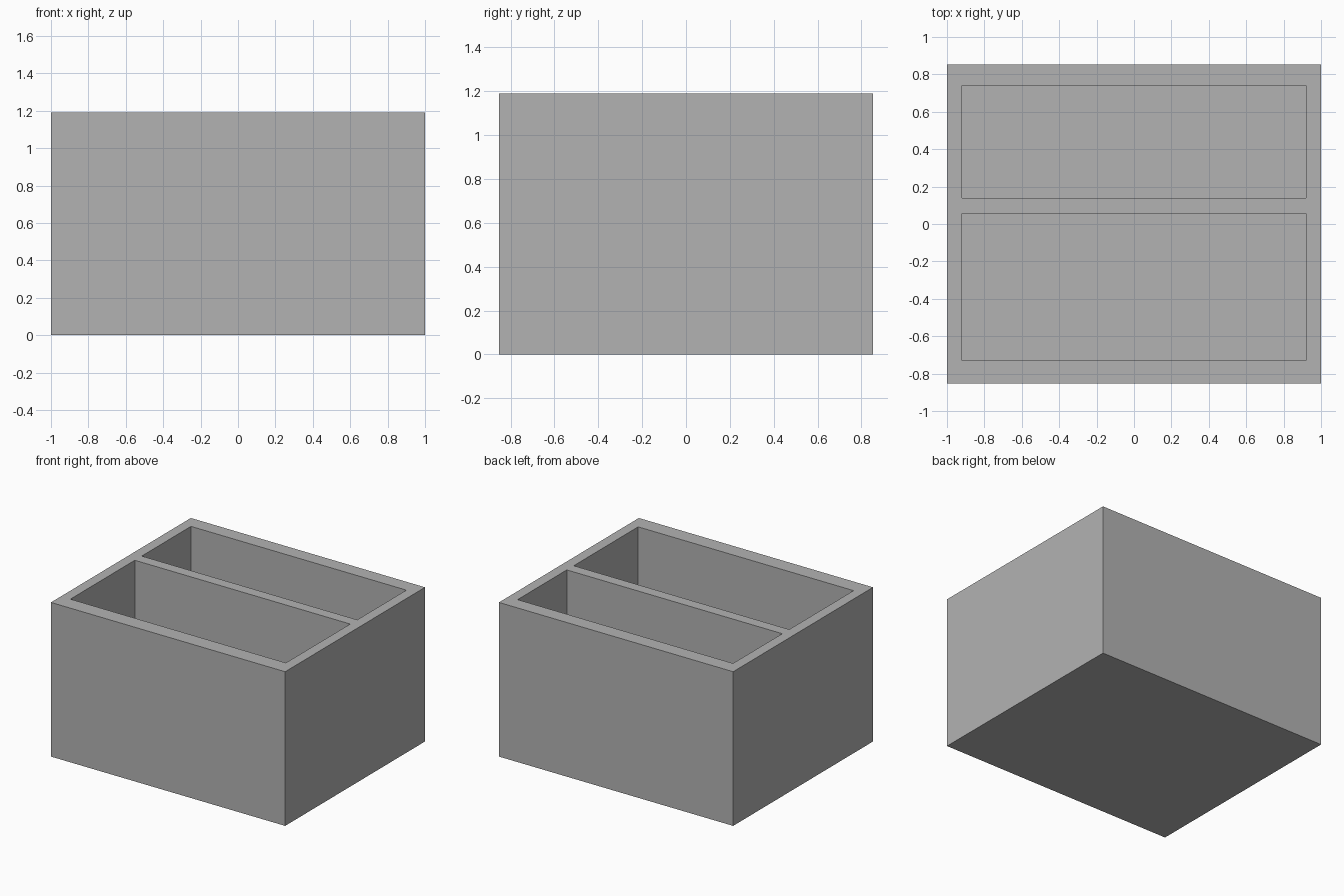
import bpy
import bmesh

cube = bpy.data.objects.get("Cube")
if cube:
    bpy.data.objects.remove(cube, do_unlink=True)

HEIGHT, FLOOR = 1.19, 0.08
OUTER_Y, INNER_X = 0.853, 0.92
# Front and back limits of the two compartments
POCKETS = [(-0.73, 0.055), (0.14, 0.74)]

grey = bpy.data.materials.new("plain grey")
grey.use_nodes = True
colour = (0.45, 0.45, 0.45, 1)
grey.diffuse_color = colour
grey.node_tree.nodes["Principled BSDF"].inputs["Base Color"].default_value = colour

# Solid body drawn as a grid whose lines match the compartment walls
xs = [-1, -INNER_X, INNER_X, 1]
ys = [-OUTER_Y, *POCKETS[0], *POCKETS[1], OUTER_Y]
bm = bmesh.new()
grid = [[bm.verts.new((x, y, 0)) for y in ys] for x in xs]
for a, b in zip(grid, grid[1:]):
    for j in range(len(ys) - 1):
        bm.faces.new((a[j], b[j], b[j + 1], a[j + 1]))
base = list(bm.faces)
raised = bmesh.ops.extrude_face_region(bm, geom=base, use_keep_orig=True)["geom"]
top_verts = [v for v in raised if isinstance(v, bmesh.types.BMVert)]
top_faces = [f for f in raised if isinstance(f, bmesh.types.BMFace)]
bmesh.ops.translate(bm, verts=top_verts, vec=(0, 0, HEIGHT))

# Sink each compartment down to the floor
for front, back in POCKETS:
    mouth = [f for f in top_faces if f.is_valid
             and abs(f.calc_center_median().x) < 0.01
             and front < f.calc_center_median().y < back]
    sunk = bmesh.ops.extrude_face_region(bm, geom=mouth)["geom"]
    verts = [v for v in sunk if isinstance(v, bmesh.types.BMVert)]
    bmesh.ops.translate(bm, verts=verts, vec=(0, 0, FLOOR - HEIGHT))
    bmesh.ops.delete(bm, geom=[f for f in mouth if f.is_valid], context="FACES_ONLY")

# Merge the flat panels and face everything outward
bmesh.ops.recalc_face_normals(bm, faces=bm.faces)
bm.normal_update()

mesh = bpy.data.meshes.new("divided_box")
bm.to_mesh(mesh)
bm.free()
mesh.materials.append(grey)
box = bpy.data.objects.new("divided_box", mesh)
bpy.context.collection.objects.link(box)
